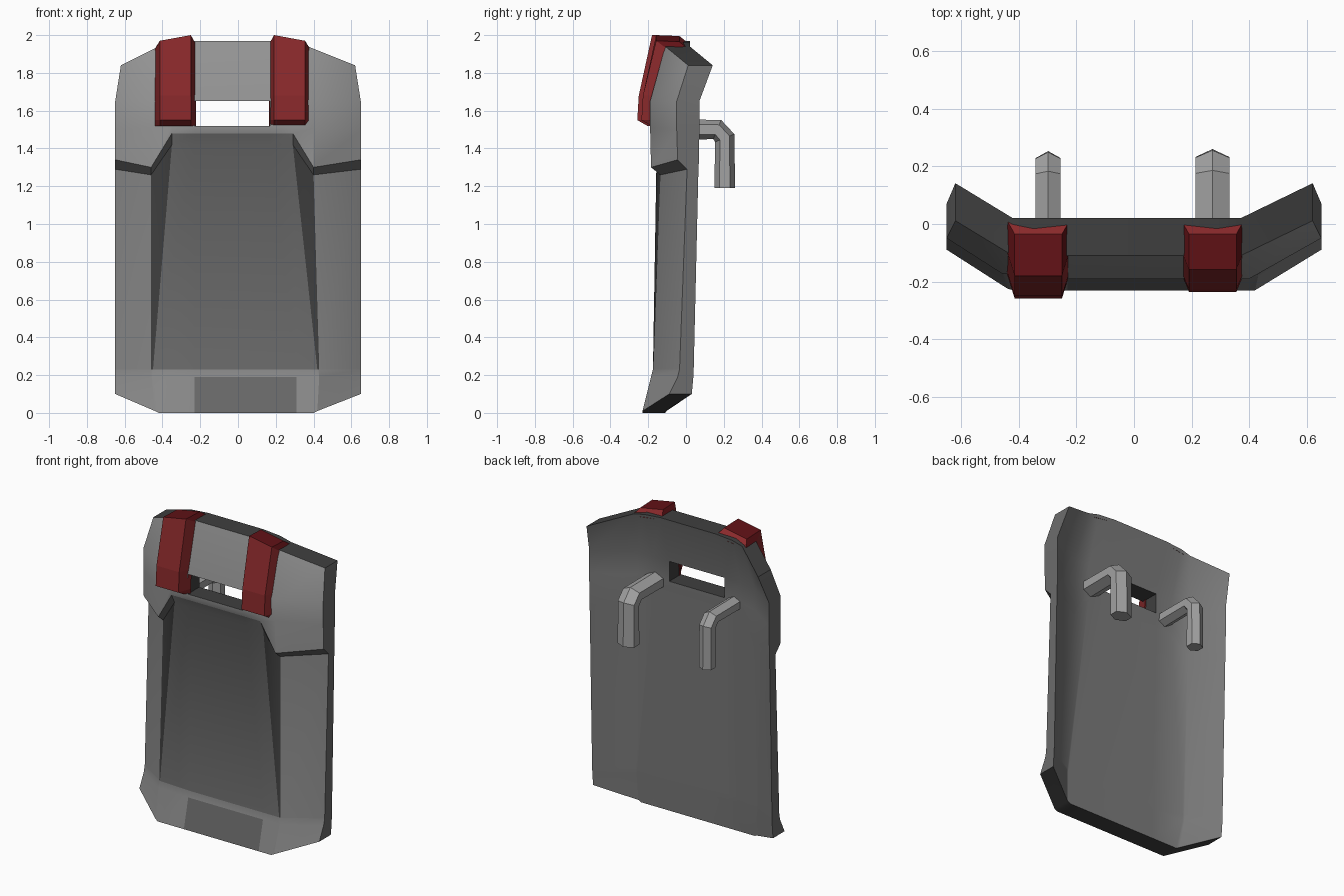
import bpy, bmesh, math

if "Cube" in bpy.data.objects:
    bpy.data.objects.remove(bpy.data.objects["Cube"])

def paint(name, r, g=None, b=None):
    m = bpy.data.materials.new(name)
    m.diffuse_color = (r, r if g is None else g, r if b is None else b, 1)
    m.use_nodes = True
    m.node_tree.nodes["Principled BSDF"].inputs["Base Color"].default_value = m.diffuse_color
    return m

def finish(name, bm, mats):
    bmesh.ops.recalc_face_normals(bm, faces=bm.faces)
    me = bpy.data.meshes.new(name)
    bm.to_mesh(me)
    bm.free()
    ob = bpy.data.objects.new(name, me)
    bpy.context.collection.objects.link(ob)
    for m in mats:
        me.materials.append(m)
    return ob

def loft(name, sections, mats, last_dark=False):
    """Join closed sections into a capped tube."""
    bm = bmesh.new()
    rings = [[bm.verts.new(p) for p in s] for s in sections]
    n = len(rings[0])
    for a, b in zip(rings, rings[1:]):
        for i in range(n):
            j = (i + 1) % n
            f = bm.faces.new((a[i], a[j], b[j], b[i]))
            f.material_index = int(last_dark and b is rings[-1])
    bm.faces.new(rings[0])
    bm.faces.new(rings[-1])
    return finish(name, bm, mats)

def slab(name, rows, holes, mats, front_tone, edge_tone):
    """Front and back grids of (x, front y, back y, z), joined along every open edge."""
    bm = bmesh.new()
    F = [[bm.verts.new((x, f, z)) for x, f, b, z in r] for r in rows]
    B = [[bm.verts.new((x, b, z)) for x, f, b, z in r] for r in rows]
    twin = {}
    for fr, br in zip(F, B):
        twin.update(zip(fr, br))
    for i in range(len(rows) - 1):
        for j in range(len(rows[0]) - 1):
            if (i, j) not in holes:
                q = (F[i][j], F[i][j + 1], F[i + 1][j + 1], F[i + 1][j])
                bm.faces.new(q).material_index = front_tone(i, j)
                bm.faces.new([twin[v] for v in reversed(q)]).material_index = 0
    front = set(twin)
    for e in [e for e in bm.edges if e.is_boundary and e.verts[0] in front]:
        a, b = e.verts
        bm.faces.new((a, b, twin[b], twin[a])).material_index = edge_tone(a.co, b.co)
    return finish(name, bm, mats)

# Tones: back, head, wing, panel, kick plate, dark rim, side edge
tones = [paint("back_grey", .20), paint("head_grey", .31), paint("wing_grey", .23),
         paint("panel_grey", .14), paint("kick_grey", .25), paint("rim_dark", .05),
         paint("edge_grey", .15)]

def front_tone(i, j):
    if i < 2:
        return 3 if i == 0 and j == 3 else 4      # kick plate with darker insert
    if i == 2:
        return {0: 2, 6: 2, 1: 5, 5: 5}.get(j, 3)  # wings, dark flanks, panel
    if i == 3:
        return 3                                   # underside of the head
    return 1

def edge_tone(a, b):
    return 6 if abs(a.x) > .6 and abs(b.x) > .6 else 5

# Shield plate: wings sweep back from the flat centre
def row(xs, yf, yb, zs, raised=0):
    out = []
    for k, (x, z) in enumerate(zip(xs, zs)):
        sweep = 0.64 * max(0, abs(x) - 0.43)
        lift = raised if 2 <= k <= 5 else 0
        out.append((x, yf - lift + sweep, yb + sweep, z))
    return out

top_x = [-.65, -.46, -.35, -.23, .17, .29, .40, .65]
foot_x = [-.65, -.44, -.42, -.23, .31, .40, .42, .65]
kick_x = [-.65, -.46, -.45, -.23, .31, .42, .43, .65]
rim_x = [-.62, -.42, -.35, -.23, .17, .29, .37, .62]
rows = [
    row(foot_x, -.23, -.11, [.10, .01, 0, 0, 0, 0, .01, .10]),
    row(kick_x, -.185, -.102, [.19] * 8),
    row(kick_x, -.175, -.10, [.23] * 8),
    row(top_x, -.135, -.075, [1.29, 1.26, 1.42, 1.42, 1.42, 1.42, 1.26, 1.29], .02),
    row(top_x, -.185, -.072, [1.34, 1.30, 1.48, 1.48, 1.48, 1.48, 1.30, 1.34]),
    row(top_x, -.19, -.07, [1.50, 1.51] + [1.52] * 4 + [1.51, 1.50]),
    row(top_x, -.19, -.07, [1.65] * 8),
    row(rim_x, -.11, .02, [1.84, 1.94, 1.96, 1.97, 1.97, 1.96, 1.94, 1.84]),
]
plate = slab("shield_plate", rows, {(5, 3)}, tones, front_tone, edge_tone)
bpy.context.view_layer.objects.active = plate
plate.select_set(True)
bpy.ops.object.shade_smooth_by_angle(angle=math.radians(30))
plate.select_set(False)

# Red clamps folding over the top edge
reds = [paint("clamp_red", .25, .022, .024), paint("clamp_red_dark", .12, .006, .008)]
path = [(-.17, 1.52, -.205, 1.52), (-.17, 1.55, -.258, 1.55), (-.16, 1.68, -.25, 1.68),
        (-.09, 1.95, -.18, 2.0), (.015, 1.955, -.035, 1.995)]
for name, x_in, x_out, dy in (("clamp_left", -.222, -.442, 0), ("clamp_right", .163, .383, .022)):
    s = 1 if x_out > x_in else -1
    secs = []
    for yb, zb, yf, zf in path:
        drop = .03 if zf > 1.9 else 0
        yf += dy if yf < -.1 else 0
        secs.append([(x_in, yb, zb), (x_in + .028 * s, yf, zf),
                     (x_out - .028 * s, yf, zf - drop), (x_out, yb, zb - drop)])
    loft(name, secs, reds, last_dark=True)

# Hexagonal hooks on the back: out, chamfered elbow, down
steel = paint("hook_grey", .36)
c, s = math.cos(math.pi / 8), math.sin(math.pi / 8)
stations = [(-.12, 1.50, 0, 1), (.165, 1.50, s, c), (.205, 1.455, c, s), (.205, 1.19, 1, 0)]
for name, x, wide, r in (("hook_left", -.298, .043, .048), ("hook_right", .272, .059, .055)):
    secs = []
    for y, z, ny, nz in stations:
        ring = []
        for k in range(6):
            a = k * math.pi / 3
            d = r * math.cos(a)
            ring.append((x + wide * math.sin(a) / .866, y + d * ny, z + d * nz))
        secs.append(ring)
    loft(name, secs, [steel])
